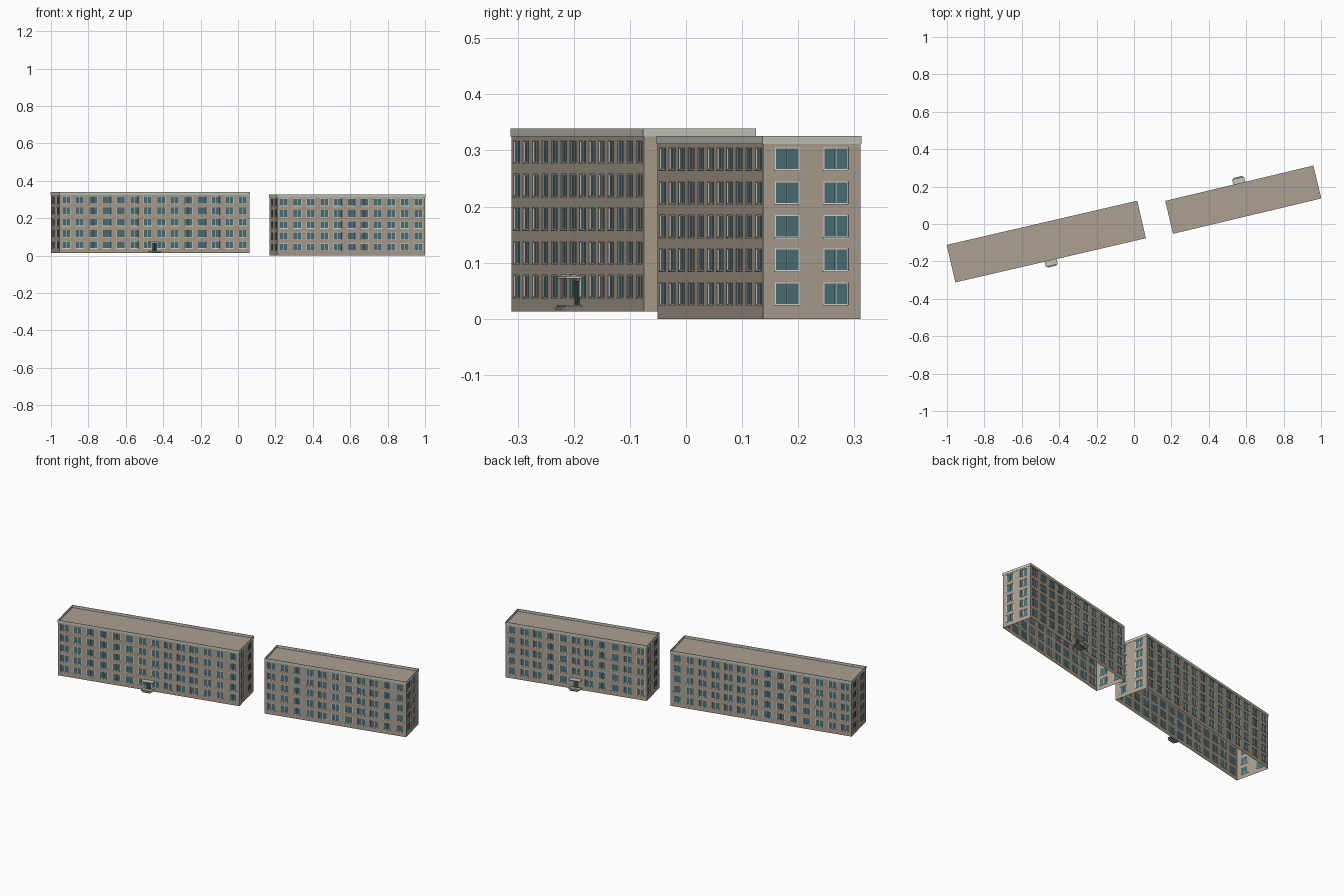
import bpy, bmesh, math
from mathutils import Matrix, Vector

if "Cube" in bpy.data.objects:
    bpy.data.objects.remove(bpy.data.objects["Cube"])


def srgb(r, g, b):
    f = lambda c: (c / 255 / 12.92) if c < 10 else ((c / 255 + 0.055) / 1.055) ** 2.4
    return (f(r), f(g), f(b), 1.0)


def material(name, rgb):
    m = bpy.data.materials.new(name)
    m.diffuse_color = srgb(*rgb)
    m.use_nodes = True
    m.node_tree.nodes["Principled BSDF"].inputs["Base Color"].default_value = m.diffuse_color
    return m


WALL = material("beige plaster", (172, 160, 143))
ROOF = material("beige roof", (172, 160, 146))
TRIM = material("pale grey parapet", (196, 199, 187))
FRAME = material("off white frame", (222, 221, 210))
GLASS = material("teal glass", (76, 112, 122))
STONE = material("grey porch stone", (150, 150, 142))
DOOR = material("dark teal door", (52, 76, 82))

WIN_W, WIN_H, SILL, FLOOR = 0.045, 0.040, 0.025, 0.060
WALL_H, PARAPET_H, RECESS = 0.312, 0.014, 0.003


def quad(bm, pts, m):
    bm.faces.new([bm.verts.new(m @ Vector(p)) for p in pts])


def box(bm, x0, x1, y0, y1, z0, z1, m=Matrix()):
    t = Matrix.Translation(((x0 + x1) / 2, (y0 + y1) / 2, (z0 + z1) / 2))
    s = Matrix.Diagonal((x1 - x0, y1 - y0, z1 - z0, 1))
    bmesh.ops.create_cube(bm, size=1, matrix=m @ t @ s)


def finish(bm, name, mat, place):
    bmesh.ops.remove_doubles(bm, verts=bm.verts, dist=1e-6)
    me = bpy.data.meshes.new(name)
    bm.to_mesh(me)
    bm.free()
    me.materials.append(mat)
    ob = bpy.data.objects.new(name, me)
    ob.matrix_world = place
    bpy.context.collection.objects.link(ob)


def facade(walls, frames, glass, m, length, half, cols, blocked):
    """One wall in the u-z plane at y = -half, with recessed windows."""
    pitch = length / cols
    us, zs = [-length / 2], [0]
    for i in range(cols):
        c = -length / 2 + (i + 0.5) * pitch
        us += [c - WIN_W / 2, c + WIN_W / 2]
    for j in range(5):
        zs += [SILL + j * FLOOR, SILL + j * FLOOR + WIN_H]
    us.append(length / 2)
    zs.append(WALL_H)
    y, yi = -half, -half + RECESS
    for i in range(len(us) - 1):
        for j in range(len(zs) - 1):
            a, b, c, d = us[i], us[i + 1], zs[j], zs[j + 1]
            if not (i % 2 and j % 2) or (i // 2, j // 2) in blocked:
                quad(walls, [(a, y, c), (b, y, c), (b, y, d), (a, y, d)], m)
                continue
            # reveals
            quad(walls, [(a, y, c), (a, yi, c), (b, yi, c), (b, y, c)][::-1], m)
            quad(walls, [(a, y, d), (a, yi, d), (b, yi, d), (b, y, d)], m)
            quad(walls, [(a, y, c), (a, yi, c), (a, yi, d), (a, y, d)], m)
            quad(walls, [(b, y, c), (b, yi, c), (b, yi, d), (b, y, d)][::-1], m)
            quad(glass, [(a, yi, c), (b, yi, c), (b, yi, d), (a, yi, d)], m)
            # frame bars, mullion and sill
            t, yf, mid = 0.0018, yi - 0.0015, (a + b) / 2
            box(frames, a, a + t, yf, yi, c, d, m)
            box(frames, b - t, b, yf, yi, c, d, m)
            box(frames, mid - t / 2, mid + t / 2, yf, yi, c, d, m)
            box(frames, a, b, yf, yi, c, c + t, m)
            box(frames, a, b, yf, yi, d - t, d, m)
            box(frames, a - 0.001, b + 0.001, y - 0.0015, yi, c - 0.0015, c, m)


def building(tag, cx, cy, cz, angle, L, W, cols, porch_side, blocked):
    place = Matrix.Translation((cx, cy, cz)) @ Matrix.Rotation(math.radians(angle), 4, 'Z')
    walls, frames, glass = bmesh.new(), bmesh.new(), bmesh.new()
    for k in range(4):
        m = Matrix.Rotation(k * math.pi / 2, 4, 'Z')
        ln, half, n = (L, W / 2, cols) if k % 2 == 0 else (W, L / 2, 2)
        facade(walls, frames, glass, m, ln, half, n, blocked if k == porch_side else ())
    finish(walls, tag + "_walls", WALL, place)
    finish(frames, tag + "_window_frames", FRAME, place)
    finish(glass, tag + "_window_glass", GLASS, place)

    # flat roof behind a thin parapet
    bm = bmesh.new()
    x, y = L / 2, W / 2
    quad(bm, [(-x, -y, WALL_H), (x, -y, WALL_H), (x, y, WALL_H), (-x, y, WALL_H)], Matrix())
    finish(bm, tag + "_roof", ROOF, place)
    bm = bmesh.new()
    o, i, z0, z1 = 0.0015, 0.001, WALL_H - 0.0005, WALL_H + PARAPET_H
    for s in (-1, 1):
        ya, yb = sorted((s * (y + o), s * (y - i)))
        xa, xb = sorted((s * (x + o), s * (x - i)))
        box(bm, -x - o, x + o, ya, yb, z0, z1)
        box(bm, xa, xb, -y + i, y - i, z0, z1)
    finish(bm, tag + "_parapet", TRIM, place)

    # entrance: landing, step, canopy, door
    m = place @ Matrix.Rotation(porch_side * math.pi / 2, 4, 'Z')
    bm = bmesh.new()
    box(bm, -0.033, 0.033, -y - 0.030, -y, 0.008, 0.012)
    box(bm, -0.024, 0.024, -y - 0.036, -y - 0.030, 0.003, 0.007)
    finish(bm, tag + "_entrance_landing", STONE, m)
    bm = bmesh.new()
    box(bm, -0.033, 0.033, -y - 0.030, -y, 0.059, 0.063)
    finish(bm, tag + "_entrance_canopy", TRIM, m)
    bm = bmesh.new()
    box(bm, -0.014, -0.0006, -y - 0.003, -y, 0.012, 0.054)
    box(bm, 0.0006, 0.014, -y - 0.003, -y, 0.012, 0.054)
    finish(bm, tag + "_entrance_door", DOOR, m)


building("long_block", -0.469, -0.094, 0.013, 13.05, 1.043, 0.203, 14, 0, ())
building("short_block", 0.584, 0.130, 0.0, 13.4, 0.812, 0.178, 11, 2, ((5, 0),))
